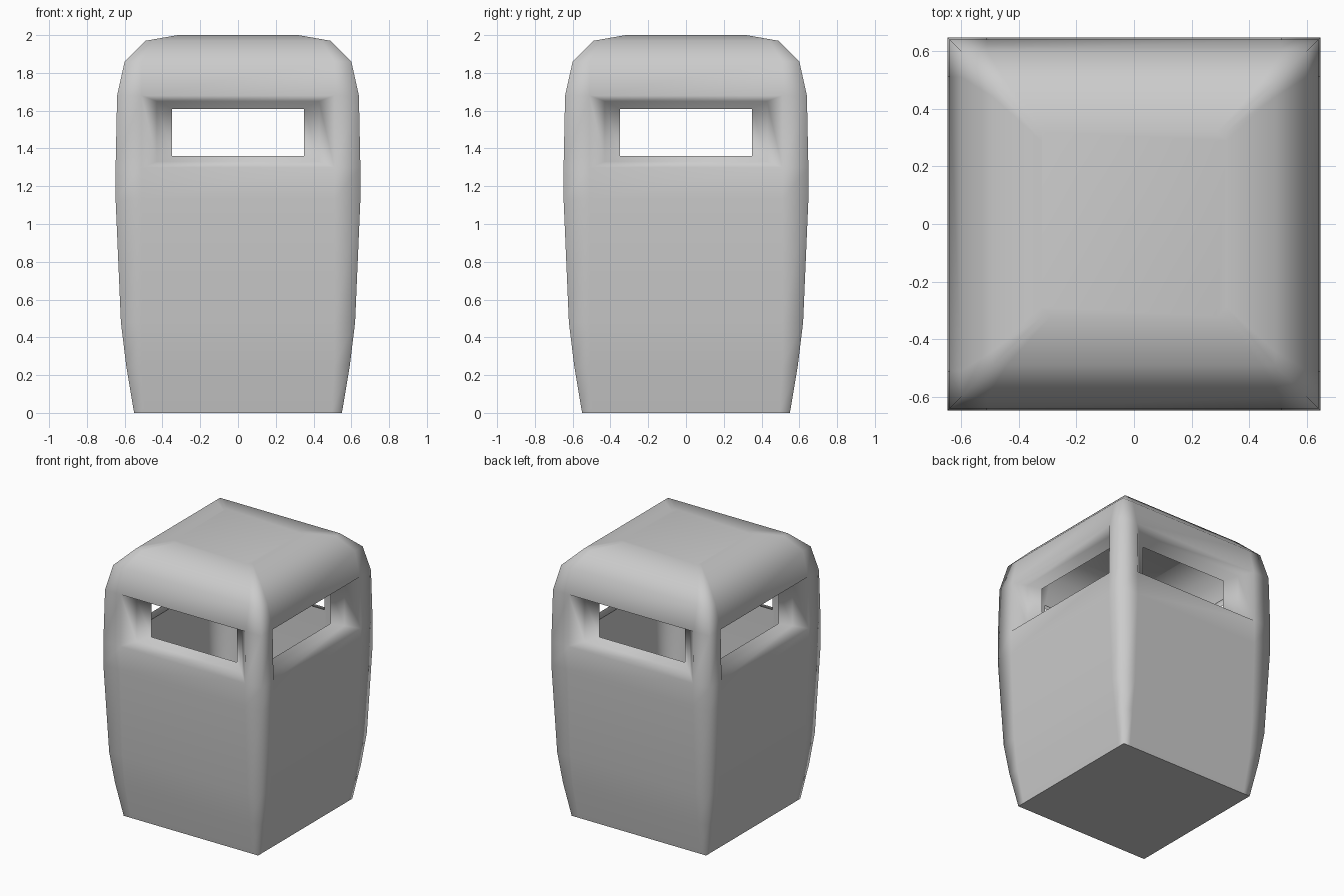
import bpy, bmesh
from math import pi
from mathutils import Matrix, Vector

cube = bpy.data.objects.get("Cube")
if cube:
    bpy.data.objects.remove(cube, do_unlink=True)

grey = bpy.data.materials.new("light grey")
grey.use_nodes = True
colour = (0.6, 0.6, 0.6, 1)
grey.diffuse_color = colour
grey.node_tree.nodes["Principled BSDF"].inputs["Base Color"].default_value = colour

LIP, MOUTH = 0.51, 0.35      # half widths of the window outside and inside
bm = bmesh.new()


def face(side, points):
    """Add a face given as (across, out, up) on one of the four sides."""
    turn = Matrix.Rotation(side * pi / 2, 3, 'Z')
    bm.faces.new([bm.verts.new(turn @ Vector((u, -r, z))) for u, r, z in points])


def shell(profile, column, window):
    """Square shell from (z, half width) rings, with an open window on each side."""
    rows = []
    for z, r in profile:
        c = min(column, r * 0.9)
        rows.append([(u, r, z) for u in (-r, -c, c, r)])
    for side in range(4):
        for i, (low, high) in enumerate(zip(rows, rows[1:])):
            for j in range(3):
                if (i, j) != (window, 1):
                    face(side, (low[j], low[j + 1], high[j + 1], high[j]))
    # floor and roof
    for row in (rows[0], rows[-1]):
        points = []
        for side in range(4):
            turn = Matrix.Rotation(side * pi / 2, 3, 'Z')
            points += [turn @ Vector((u, -r, z)) for u, r, z in row[:3]]
        bm.faces.new([bm.verts.new(p) for p in points])


def frame(half, r_low, r_high, low, high):
    return [(-half, r_low, low), (half, r_low, low),
            (half, r_high, high), (-half, r_high, high)]


# Outer body and hollow inside
shell([(0, .55), (.25, .592), (.48, .62), (1.13, .648), (1.30, .648), (1.68, .64),
       (1.86, .60), (1.97, .49), (2.0, .32)], LIP, 4)
shell([(.12, .43), (.48, .48), (1.36, .51), (1.61, .51), (1.80, .45), (1.88, .28)],
      MOUTH, 2)

# Tapered window reveals
frames = [frame(LIP, .648, .64, 1.30, 1.68),
          frame(.43, .57, .57, 1.33, 1.65),
          frame(MOUTH, .51, .51, 1.36, 1.61)]
for side in range(4):
    for a, b in zip(frames, frames[1:]):
        for k in range(4):
            n = (k + 1) % 4
            face(side, (a[k], a[n], b[n], b[k]))

bmesh.ops.remove_doubles(bm, verts=bm.verts, dist=0.0005)
bmesh.ops.recalc_face_normals(bm, faces=bm.faces)

# Smooth body with crisp base and window mouths
for f in bm.faces:
    f.smooth = True
for e in bm.edges:
    a, b = (v.co for v in e.verts)
    base = max(a.z, b.z) < 0.001
    mouth = all(abs(max(abs(p.x), abs(p.y)) - 0.51) < 0.001
                and abs(min(abs(p.x), abs(p.y)) - MOUTH) < 0.001 for p in (a, b))
    if base or mouth:
        e.smooth = False

mesh = bpy.data.meshes.new("bin_body")
bm.to_mesh(mesh)
bm.free()
mesh.materials.append(grey)
bpy.context.collection.objects.link(bpy.data.objects.new("bin_body", mesh))
